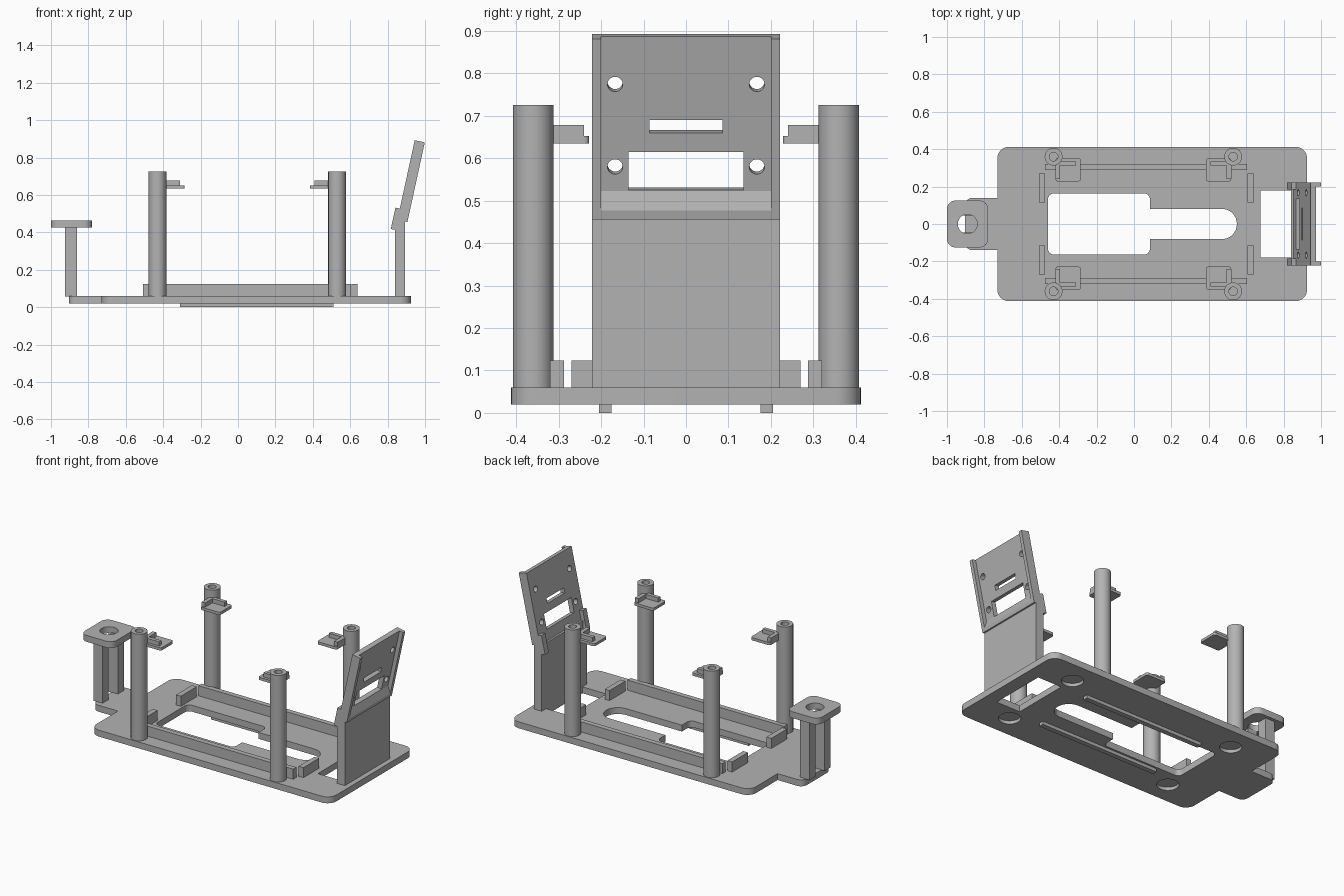
import bpy, bmesh, math
from mathutils import Matrix, Vector

if "Cube" in bpy.data.objects:
    bpy.data.objects.remove(bpy.data.objects["Cube"])

grey = bpy.data.materials.new("plain_grey")
grey.use_nodes = True
colour = (0.45, 0.45, 0.45, 1)
grey.diffuse_color = colour
grey.node_tree.nodes["Principled BSDF"].inputs["Base Color"].default_value = colour


def prism(name, points, depth):
    """Extrude a closed outline of 3D points along a depth vector."""
    bm = bmesh.new()
    face = bm.faces.new([bm.verts.new(p) for p in points])
    new = bmesh.ops.extrude_face_region(bm, geom=[face])["geom"]
    bmesh.ops.translate(bm, vec=Vector(depth),
                        verts=[v for v in new if isinstance(v, bmesh.types.BMVert)])
    bmesh.ops.recalc_face_normals(bm, faces=bm.faces)
    mesh = bpy.data.meshes.new(name)
    bm.to_mesh(mesh)
    bm.free()
    mesh.materials.append(grey)
    obj = bpy.data.objects.new(name, mesh)
    bpy.context.collection.objects.link(obj)
    return obj


def slab(name, x0, x1, y0, y1, z0, z1, r=0.0, steps=8):
    """Upright block, with rounded vertical corners if r is set."""
    pts = []
    corners = ((x1 - r, y1 - r), (x0 + r, y1 - r), (x0 + r, y0 + r), (x1 - r, y0 + r))
    for i, (cx, cy) in enumerate(corners):
        for k in range(steps + 1 if r else 1):
            a = math.pi / 2 * (i + k / steps)
            pts.append((cx + r * math.cos(a), cy + r * math.sin(a), z0))
    return prism(name, pts, (0, 0, z1 - z0))


def rod(name, x, y, z0, z1, r, sides=40):
    angles = [2 * math.pi * k / sides for k in range(sides)]
    return prism(name, [(x + r * math.cos(a), y + r * math.sin(a), z0) for a in angles],
                 (0, 0, z1 - z0))


def combine(obj, others, operation="DIFFERENCE"):
    """Apply a boolean with each helper, then remove the helper."""
    bpy.context.view_layer.objects.active = obj
    for other in others:
        other.hide_render = True
        mod = obj.modifiers.new("shape", "BOOLEAN")
        mod.operation = operation
        mod.solver = "EXACT"
        mod.object = other
        bpy.ops.object.modifier_apply(modifier=mod.name)
        bpy.data.objects.remove(other)
    return obj


def smooth(obj):
    bpy.ops.object.select_all(action="DESELECT")
    obj.select_set(True)
    bpy.context.view_layer.objects.active = obj
    bpy.ops.object.shade_smooth_by_angle(angle=math.radians(30))


# Base plate with its end tab, openings and blind recesses underneath
base = slab("base_plate", -0.73, 0.925, -0.412, 0.412, 0.02, 0.06, 0.06)
combine(base, [slab("tab", -0.904, -0.6, -0.14, 0.14, 0.02, 0.06, 0.04)], "UNION")
cuts = [slab("main_cut", -0.46, 0.085, -0.163, 0.163, -0.1, 0.2, 0.03),
        slab("slot_cut", 0, 0.55, -0.081, 0.081, -0.1, 0.2, 0.08),
        slab("window_cut", 0.675, 0.84, -0.178, 0.178, -0.1, 0.2)]
cuts += [rod("recess_cut", x, y, -0.1, 0.04, 0.062)
         for x in (-0.47, 0.67) for y in (-0.27, 0.27)]
combine(base, cuts)
smooth(base)

for side, s in (("left", 1), ("right", -1)):
    def mirrored(name, x0, x1, y0, y1, z0, z1, r=0.0):
        return slab(f"{name}_{side}", x0, x1, min(s * y0, s * y1), max(s * y0, s * y1), z0, z1, r)

    # Runners below, rails and end stops on top
    mirrored("runner", -0.31, 0.51, 0.175, 0.205, 0, 0.025)
    mirrored("rail", -0.475, 0.605, 0.288, 0.32, 0.055, 0.123)
    mirrored("stop_rear", -0.508, -0.475, 0.115, 0.27, 0.055, 0.123)
    mirrored("stop_front", 0.608, 0.64, 0.115, 0.27, 0.055, 0.123)

    # Hollow columns, each carrying a small ledge with an L-shaped lip
    for end, cx, d in (("rear", -0.43, 1), ("front", 0.53, -1)):
        column = rod(f"column_{end}_{side}", cx, s * 0.36, 0.055, 0.725, 0.0475)
        combine(column, [rod("bore", cx, s * 0.36, 0.6, 0.8, 0.023)])
        smooth(column)

        def ledge(name, a, b, *rest):
            xs = sorted((cx + d * a, cx + d * b))
            return mirrored(f"{name}_{end}", *xs, *rest)
        ledge("ledge", 0.01, 0.145, 0.228, 0.352, 0.635, 0.652, 0.012)
        ledge("ledge_end_lip", 0.01, 0.035, 0.24, 0.335, 0.65, 0.678)
        ledge("ledge_side_lip", 0.035, 0.12, 0.312, 0.335, 0.65, 0.678)

    # Legs of the ring stand
    mirrored("ring_leg", -0.925, -0.861, 0.045, 0.105, 0.058, 0.43)

# Ring plate on the stand
ring = slab("ring_plate", -1.0, -0.78, -0.125, 0.125, 0.425, 0.465, 0.045)
combine(ring, [rod("ring_cut", -0.89, 0, 0.3, 0.6, 0.052)])
smooth(ring)

# Upright wall under the tilted panel
slab("panel_wall", 0.84, 0.893, -0.222, 0.222, 0.055, 0.47)

# Tilted panel, modelled upright and then leaned back
tilt = Matrix.Translation((0.852, 0, 0.467)) @ Matrix.Rotation(math.radians(12.3), 4, "Y")
HEIGHT = 0.436
panel = slab("panel", 0, 0.03, -0.21, 0.21, 0, HEIGHT)
cuts = [slab("window", -0.1, 0.2, -0.135, 0.135, 0.066, 0.158),
        slab("slit", -0.1, 0.2, -0.086, 0.086, 0.204, 0.235)]
for y in (-0.167, 0.167):
    for z in (0.122, 0.321):
        hole = rod("screw_hole", 0, 0, -0.1, 0.1, 0.018, 24)
        hole.data.transform(Matrix.Translation((0, y, z)) @ Matrix.Rotation(math.pi / 2, 4, "Y"))
        cuts.append(hole)
combine(panel, cuts)
smooth(panel)
parts = [panel]
for side, y in (("left", 0.2), ("right", -0.222)):
    parts.append(slab(f"panel_rim_{side}", 0, 0.055, y, y + 0.022, 0, HEIGHT))
for side, y in (("left", 0.185), ("right", -0.222)):
    parts.append(slab(f"panel_bracket_{side}", -0.024, 0.02, y, y + 0.037, -0.055, 0.062))
ledge_profile = ((0, 0), (0.055, 0), (0.055, 0.022), (0.03, 0.064), (0, 0.064))
parts.append(prism("panel_foot", [(x, -0.21, z) for x, z in ledge_profile], (0, 0.42, 0)))
for part in parts:
    part.data.transform(tilt)
